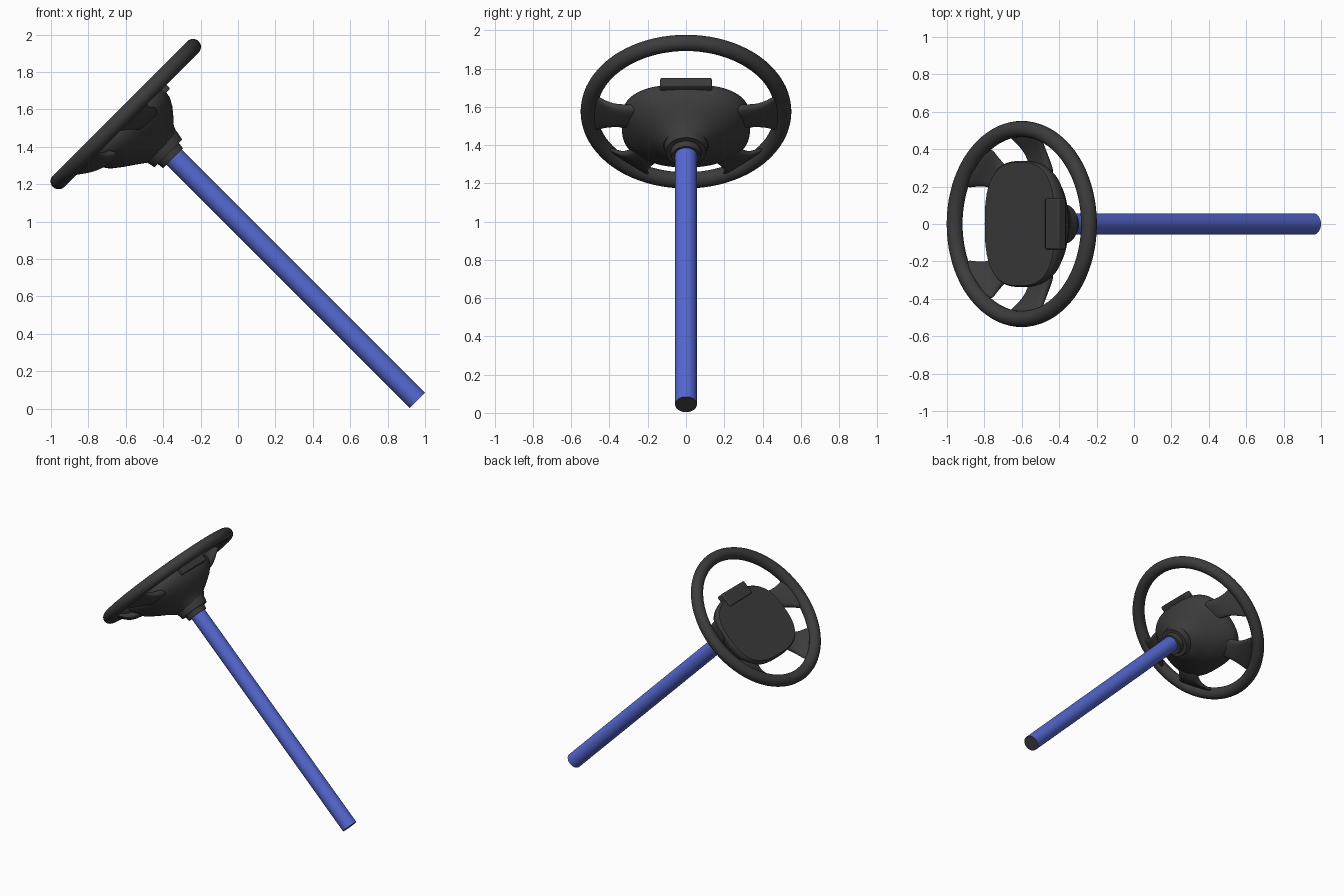
import bpy, bmesh, math
from mathutils import Matrix, Vector

if "Cube" in bpy.data.objects:
    bpy.data.objects.remove(bpy.data.objects["Cube"])

# Wheel frame: local X across, Y up the wheel face, Z toward the driver
s = math.sqrt(0.5)
FRAME = Matrix(((0, s, -s, -0.6), (-1, 0, 0, 0), (0, s, s, 1.575), (0, 0, 0, 1)))


def material(name, color):
    m = bpy.data.materials.new(name)
    m.diffuse_color = (*color, 1)
    m.use_nodes = True
    m.node_tree.nodes["Principled BSDF"].inputs["Base Color"].default_value = m.diffuse_color
    return m


DARK = material("dark_plastic", (0.045, 0.045, 0.045))
BLUE = material("blue_paint", (0.09, 0.14, 0.64))


def finish(bm, name, mat=DARK, angle=40):
    bmesh.ops.recalc_face_normals(bm, faces=bm.faces)
    me = bpy.data.meshes.new(name)
    bm.to_mesh(me)
    bm.free()
    ob = bpy.data.objects.new(name, me)
    bpy.context.collection.objects.link(ob)
    ob.matrix_world = FRAME
    me.materials.append(mat)
    bpy.ops.object.select_all(action='DESELECT')
    ob.select_set(True)
    bpy.context.view_layer.objects.active = ob
    bpy.ops.object.shade_smooth_by_angle(angle=math.radians(angle))
    return ob


def loft(loops, closed=False):
    bm = bmesh.new()
    rings = [[bm.verts.new(p) for p in loop] for loop in loops]
    n = len(rings[0])
    pairs = list(zip(rings, rings[1:]))
    if closed:
        pairs.append((rings[-1], rings[0]))
    else:
        bm.faces.new(rings[0])
        bm.faces.new(rings[-1])
    for a, b in pairs:
        for i in range(n):
            j = (i + 1) % n
            bm.faces.new((a[i], a[j], b[j], b[i]))
    return bm


def oval(cy, hx, hy, z, e=2.0, n=64):
    pts = []
    for i in range(n):
        c, d = math.cos(i * math.tau / n), math.sin(i * math.tau / n)
        pts.append((math.copysign(abs(c) ** (2 / e), c) * hx,
                    cy + math.copysign(abs(d) ** (2 / e), d) * hy, z))
    return pts


# Rim
rim = []
for i in range(80):
    a = i * math.tau / 80
    rim.append([((0.508 + 0.043 * math.cos(b)) * math.cos(a),
                 (0.508 + 0.043 * math.cos(b)) * math.sin(a), 0.043 * math.sin(b))
                for b in (k * math.tau / 20 for k in range(20))])
finish(loft(rim, True), "rim")

# Hub: flat face with a dome tapering back to the collar
hub = [(-0.04, .33, .265, -.025, 2.7), (-.04, .337, .273, -.035, 2.7), (-.04, .335, .275, -.07, 2.7),
       (-.033, .315, .262, -.105, 2.6), (-.03, .28, .235, -.147, 2.4), (-.02, .22, .19, -.19, 2.2),
       (-.01, .16, .147, -.226, 2), (.01, .118, .112, -.265, 2)]
finish(loft([oval(*h) for h in hub]), "hub")

# Stepped collar behind the hub
collar = [(.115, -.245), (.115, -.26), (.105, -.309), (.08, -.309), (.075, -.345)]
finish(loft([oval(.012, r, r, z) for r, z in collar]), "collar", angle=30)

# Block on top of the hub
bm = bmesh.new()
bmesh.ops.create_cube(bm, size=1, matrix=Matrix.Translation((0, .213, -.042))
                      @ Matrix.Diagonal((.27, .105, .06, 1)))
block = finish(bm, "top_block")
bev = block.modifiers.new("bevel", 'BEVEL')
bev.width = 0.008
bev.segments = 2


# Spokes: flat curved straps, each station = two edge points and thickness
def spoke(name, stations):
    loops = []
    for a, b, t in stations:
        a, b = Vector(a), Vector(b)
        mid, half = (a + b) / 2, (b - a) / 2
        loop = []
        for i in range(16):
            c, d = math.cos(i * math.tau / 16), math.sin(i * math.tau / 16)
            loop.append(mid + half * math.copysign(abs(c) ** .6, c)
                        + Vector((0, 0, t / 2 * math.copysign(abs(d) ** .6, d))))
        loops.append(loop)
    ob = finish(loft(loops), name, angle=60)
    ob.modifiers.new("mirror", 'MIRROR')
    ob.modifiers.new("smooth", 'SUBSURF').levels = 2
    ob.modifiers["smooth"].render_levels = 2


spoke("upper_spokes", [((.495, -.14, -.008), (.485, .15, -.008), .04),
                       ((.46, -.105, -.022), (.455, .125, -.022), .045),
                       ((.40, -.045, -.06), (.395, .115, -.06), .05),
                       ((.33, -.02, -.085), (.33, .125, -.085), .055),
                       ((.24, -.02, -.1), (.24, .15, -.1), .06)])
spoke("lower_spokes", [((.19, -.455, -.012), (.42, -.255, -.012), .04),
                       ((.195, -.415, -.035), (.385, -.245, -.035), .045),
                       ((.205, -.355, -.075), (.335, -.235, -.075), .055),
                       ((.18, -.29, -.098), (.29, -.19, -.098), .055),
                       ((.11, -.22, -.105), (.23, -.11, -.105), .06)])

# Column with a dark lower end
column = finish(loft([oval(.02, .057, .057, z, 2, 32) for z in (-.3, -2.185)]), "column", BLUE)
column.data.materials.append(DARK)
for f in column.data.polygons:
    if len(f.vertices) > 4:
        f.material_index = 1
